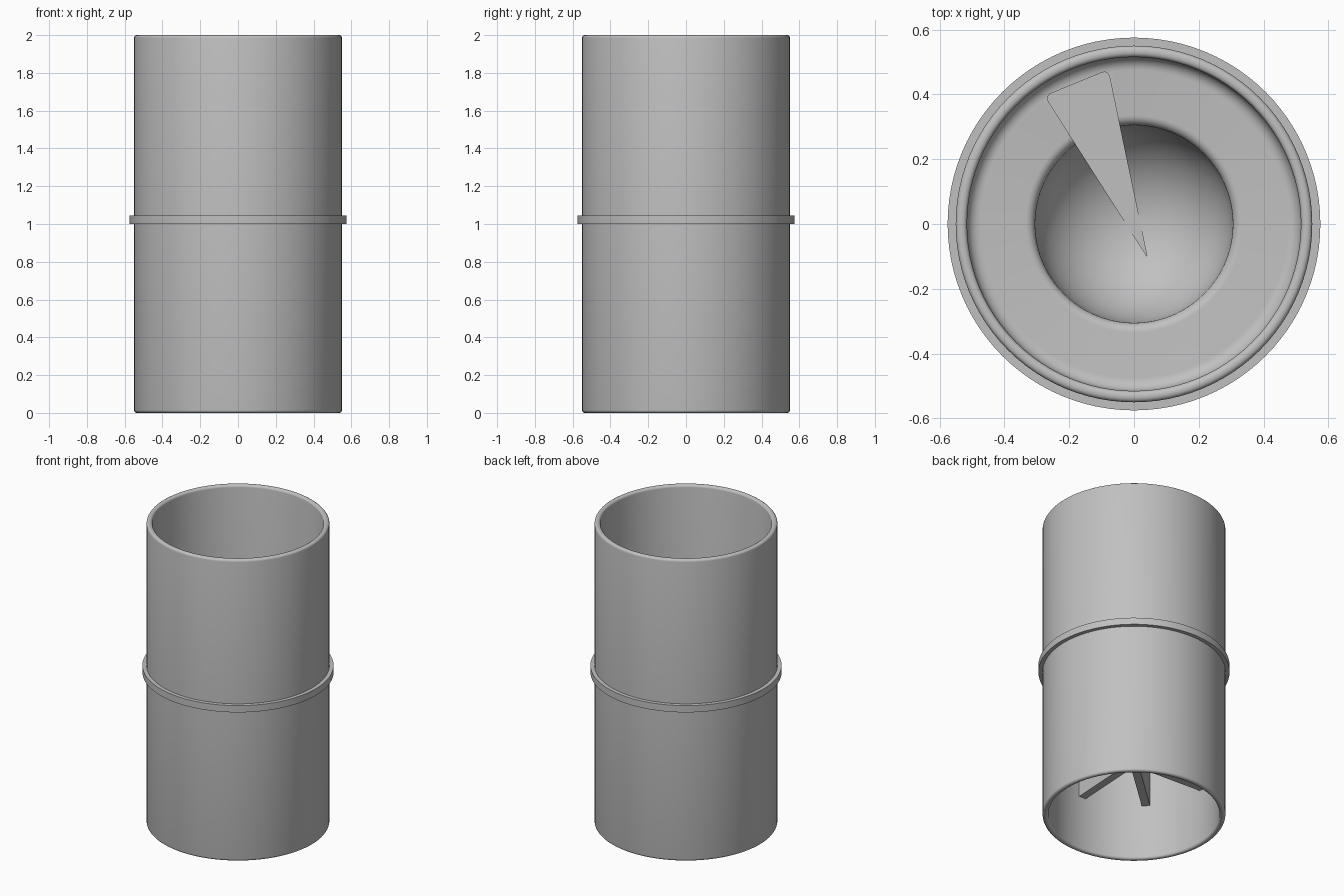
import bpy, bmesh
from math import sin, cos, pi, radians, sqrt
from mathutils import Matrix

if "Cube" in bpy.data.objects:
    bpy.data.objects.remove(bpy.data.objects["Cube"])

grey = bpy.data.materials.new("plain grey")
grey.use_nodes = True
colour = (0.53, 0.53, 0.53, 1)
grey.diffuse_color = colour
grey.node_tree.nodes["Principled BSDF"].inputs["Base Color"].default_value = colour


def add_object(name, bm):
    bmesh.ops.recalc_face_normals(bm, faces=bm.faces)
    mesh = bpy.data.meshes.new(name)
    bm.to_mesh(mesh)
    bm.free()
    mesh.materials.append(grey)
    obj = bpy.data.objects.new(name, mesh)
    bpy.context.collection.objects.link(obj)
    return obj


def activate(obj):
    bpy.ops.object.select_all(action="DESELECT")
    obj.select_set(True)
    bpy.context.view_layer.objects.active = obj


def arc(r, z, rx, rz, start, end, steps=6):
    """Points of an elliptical arc in the profile plane."""
    angles = [radians(start + (end - start) * i / steps) for i in range(steps + 1)]
    return [(r + rx * cos(a), z + rz * sin(a)) for a in angles]


def lathe(name, profile, closed, segments=96):
    bm = bmesh.new()
    verts = [bm.verts.new((r, 0, z)) for r, z in profile]
    pairs = list(zip(verts, verts[1:]))
    if closed:
        pairs.append((verts[-1], verts[0]))
    edges = [bm.edges.new(p) for p in pairs]
    bmesh.ops.spin(bm, geom=verts + edges, cent=(0, 0, 0), axis=(0, 0, 1),
                   angle=2 * pi, steps=segments)
    bmesh.ops.remove_doubles(bm, verts=bm.verts, dist=0.0002)
    return add_object(name, bm)


# Tube with rounded rims, inner floor and central bowl
outer, inner = 0.55, 0.515
floor_top, floor_bottom, bowl_bottom = 1.0, 0.64, 0.68
edge = 0.015
profile = [(0, floor_bottom), (inner, floor_bottom)]
profile += arc(inner + edge, edge, edge, edge, 180, 270, 4)
profile += arc(outer - edge, edge, edge, edge, 270, 360, 4)
profile += arc(outer - edge, 2 - edge, edge, edge, 0, 90, 4)
profile += arc(inner + edge, 2 - edge, edge, edge, 90, 180, 4)
profile += arc(inner - 0.04, floor_top + 0.04, 0.04, 0.04, 0, -90)
profile += arc(0.335, floor_top - 0.03, 0.03, 0.03, 90, 180)
bowl = arc(0, floor_top - 0.03, 0.305, floor_top - 0.03 - bowl_bottom, 0, -90, 16)
profile += bowl[1:-1] + [(0, bowl_bottom)]
tube = lathe("tube_body", profile, False)

# Wedge channel cut from the bowl out to the wall
bm = bmesh.new()
outline = [(0.04, -0.1), (-0.08, 0.475), (-0.275, 0.395)]
base = bm.faces.new([bm.verts.new((x, y, bowl_bottom - 0.003)) for x, y in outline])
top = bmesh.ops.extrude_face_region(bm, geom=[base])["geom"]
bmesh.ops.translate(bm, vec=(0, 0, 0.5),
                    verts=[v for v in top if isinstance(v, bmesh.types.BMVert)])
corners = [e for e in bm.edges
           if abs(e.verts[0].co.z - e.verts[1].co.z) > 0.1 and e.verts[0].co.y > 0]
bmesh.ops.bevel(bm, geom=corners, offset=0.02, segments=4, profile=0.5, affect="EDGES")
cutter = add_object("channel_cutter", bm)
cutter.hide_render = True

cut = tube.modifiers.new("channel", "BOOLEAN")
cut.operation = "DIFFERENCE"
cut.solver = "EXACT"
cut.object = cutter
activate(tube)
bpy.ops.object.modifier_apply(modifier=cut.name)
bpy.data.objects.remove(cutter)

# Stop collar around the middle
collar = lathe("stop_collar", [(0.54, 1.0), (0.575, 1.0), (0.575, 1.045), (0.54, 1.045)], True)

for obj in (tube, collar):
    activate(obj)
    bpy.ops.object.shade_smooth_by_angle(angle=radians(35))

# Support ribs radiating beneath the floor
rib_bottom, rib_top, rib_length = 0.365, floor_bottom + 0.01, inner + 0.01
for i in range(8):
    bm = bmesh.new()
    bmesh.ops.create_cube(bm, size=1)
    bmesh.ops.scale(bm, vec=(rib_length, 0.05, rib_top - rib_bottom), verts=bm.verts)
    bmesh.ops.translate(bm, vec=(rib_length / 2, 0, (rib_top + rib_bottom) / 2), verts=bm.verts)
    bmesh.ops.rotate(bm, cent=(0, 0, 0), verts=bm.verts,
                     matrix=Matrix.Rotation(radians(45 * i - 3), 3, "Z"))
    add_object(f"support_rib_{i + 1}", bm)
